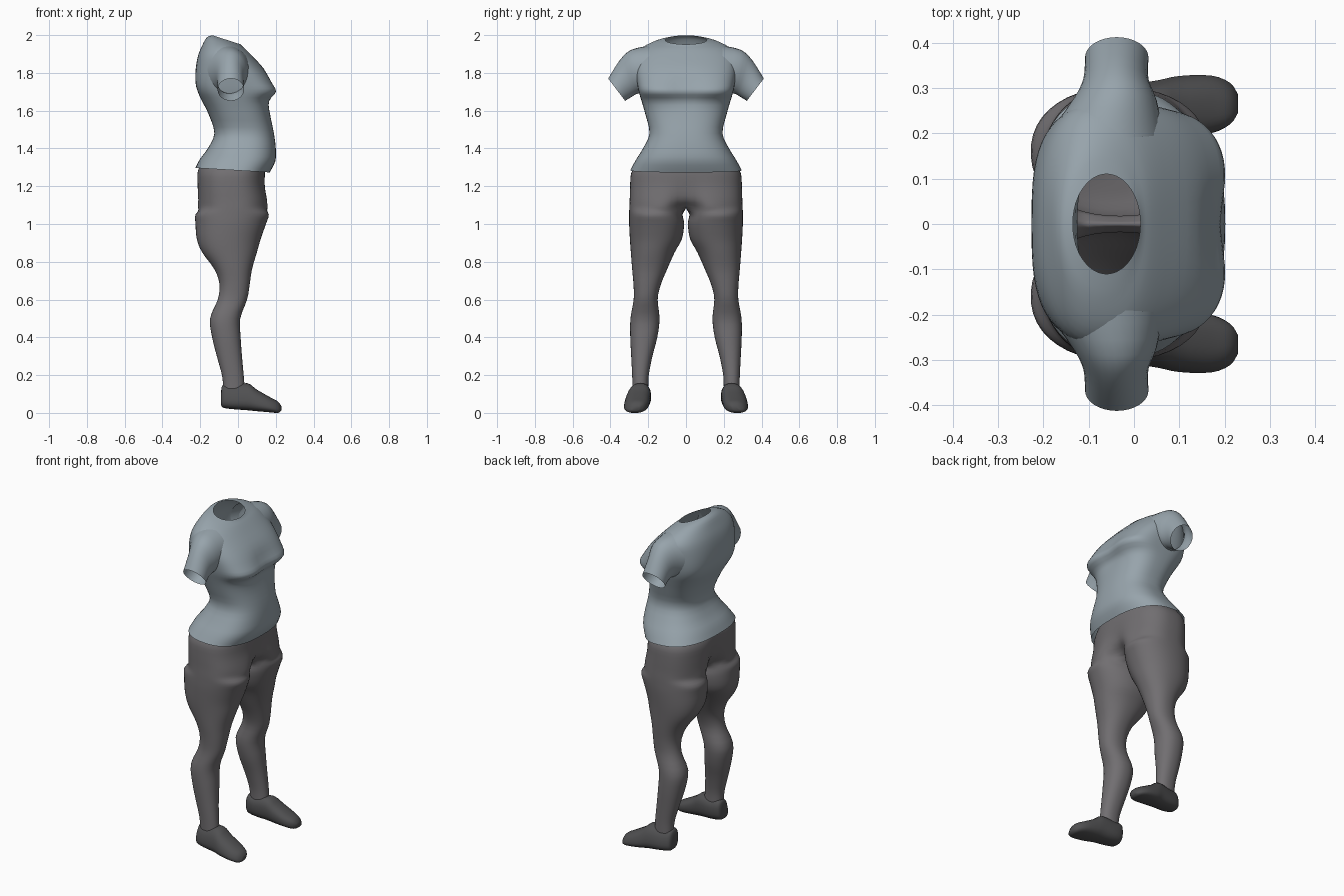
import bpy
import bmesh
from math import sin, cos, pi, exp, radians
from mathutils import Vector

cube = bpy.data.objects.get("Cube")
if cube:
    bpy.data.objects.remove(cube, do_unlink=True)


def make_material(name, colour):
    mat = bpy.data.materials.new(name)
    mat.use_nodes = True
    mat.diffuse_color = (*colour, 1)
    shader = mat.node_tree.nodes["Principled BSDF"]
    shader.inputs["Base Color"].default_value = (*colour, 1)
    shader.inputs["Roughness"].default_value = 0.8
    return mat


shirt_blue = make_material("shirt blue grey", (0.31, 0.37, 0.41))
trouser_grey = make_material("trouser grey", (0.165, 0.157, 0.165))
shoe_grey = make_material("shoe dark grey", (0.08, 0.08, 0.083))


def power(value, exponent):
    """Signed power, used for rounded-box cross-sections."""
    return abs(value) ** (2 / exponent) * (1 if value >= 0 else -1)


def refine(rings, steps=3):
    """Insert smooth in-between rings along a loft."""
    result = []
    last = len(rings) - 1
    for i in range(last):
        before, start = rings[max(i - 1, 0)], rings[i]
        end, after = rings[i + 1], rings[min(i + 2, last)]
        for k in range(steps):
            t = k / steps
            result.append([
                b + ((c - a) * t + (a * 2 - b * 5 + c * 4 - d) * t ** 2
                     + (b * 3 - a - c * 3 + d) * t ** 3) / 2
                for a, b, c, d in zip(before, start, end, after)])
    result.append(rings[-1])
    return result


def loft(name, rings, mat, mirrored=False, capped=False, seam=False):
    """Skin closed rings; seam welds the two mirrored halves at y = 0."""
    bm = bmesh.new()
    rows = []
    for ring in refine(rings):
        if seam:
            ring = [Vector((p.x, max(p.y, 0), p.z)) for p in ring]
        rows.append([bm.verts.new(p) for p in ring])
    count = len(rows[0])
    for low, high in zip(rows, rows[1:]):
        for i in range(count):
            j = (i + 1) % count
            bm.faces.new((low[i], low[j], high[j], high[i]))
    if capped:
        bm.faces.new(rows[0])
        bm.faces.new(rows[-1])
    if seam:
        hidden = [f for f in bm.faces if all(v.co.y < 0.0001 for v in f.verts)]
        bmesh.ops.delete(bm, geom=hidden, context="FACES")
    bmesh.ops.recalc_face_normals(bm, faces=bm.faces)
    mesh = bpy.data.meshes.new(name)
    bm.to_mesh(mesh)
    bm.free()
    mesh.materials.append(mat)
    for face in mesh.polygons:
        face.use_smooth = True
    obj = bpy.data.objects.new(name, mesh)
    bpy.context.collection.objects.link(obj)
    if mirrored:
        mirror = obj.modifiers.new("Mirror", "MIRROR")
        mirror.use_axis = (False, True, False)
        mirror.merge_threshold = 0.0005
    return obj


# Shirt body: height, back, front, half width, boxiness, tilt, centre dip
def torso_ring(z, back, front, half, box, tilt, dip, count=64):
    ring = []
    mid, deep = (back + front) / 2, (front - back) / 2
    for i in range(count):
        t = 2 * pi * i / count
        x = deep * power(sin(t), box)
        y = half * power(cos(t), box)
        if x > 0:
            x -= dip * exp(-(y / 0.09) ** 2)
        ring.append(Vector((mid + x, y, z + tilt * x)))
    return ring


torso_rows = [
    (1.285, -.226, .168, .295, 2.5, -.06, 0),
    (1.34, -.2, .198, .265, 2.5, -.03, 0),
    (1.4, -.16, .2, .228, 2.5, 0, 0),
    (1.48, -.125, .19, .193, 2.5, 0, 0),
    (1.58, -.155, .17, .215, 2.6, 0, 0),
    (1.65, -.19, .172, .235, 2.8, 0, .01),
    (1.7, -.213, .21, .25, 3.3, 0, .02),
    (1.75, -.225, .185, .26, 3.2, 0, .015),
    (1.82, -.224, .138, .27, 2.8, 0, 0),
    (1.89, -.212, .075, .268, 2.4, 0, 0),
    (1.935, -.19, .04, .23, 2.2, -.08, 0),
    (1.965, -.165, .022, .165, 2, -.25, 0),
    (1.975, -.135, .014, .11, 2, -.32, 0),
]
loft("shirt_body", [torso_ring(*row) for row in torso_rows], shirt_blue)


# Sleeves: top (y, z), bottom (y, z), back, front
def sleeve_ring(top, bottom, back, front, count=32):
    a, b = Vector((0, *top)), Vector((0, *bottom))
    ring = []
    for i in range(count):
        t = 2 * pi * i / count
        p = (a + b) / 2 + (a - b) / 2 * cos(t)
        p.x = (back + front) / 2 + (front - back) / 2 * sin(t)
        ring.append(p)
    return ring


sleeve_rows = [
    ((.19, 1.945), (.21, 1.69), -.19, .065),
    ((.29, 1.922), (.255, 1.69), -.135, .05),
    ((.35, 1.868), (.285, 1.675), -.112, .032),
    ((.412, 1.77), (.322, 1.652), -.108, .032),
]
loft("sleeves", [sleeve_ring(*row) for row in sleeve_rows], shirt_blue, mirrored=True)

# Trousers: the outer arc of each ring flows from the leg into the half pelvis
OUTER, INNER = 37, 7


def leg_ring(z, back, front, inside, outside):
    mid, deep = (back + front) / 2, (front - back) / 2
    centre, half = (inside + outside) / 2, (outside - inside) / 2
    angles = [radians(-150 + 300 * i / (OUTER - 1)) for i in range(OUTER)]
    angles += [radians(150 + 60 * (i + 1) / (INNER + 1)) for i in range(INNER)]
    return [Vector((mid + deep * power(sin(t), 2.2),
                    centre + half * power(cos(t), 2.2), z)) for t in angles]


def pelvis_ring(z, back, front, half, back_dip, front_dip):
    mid, deep = (back + front) / 2, (front - back) / 2
    ring = []
    for i in range(OUTER):
        t = pi * (i / (OUTER - 1) - 0.5)
        x, y = deep * power(sin(t), 2.6), half * power(max(cos(t), 0), 2.6)
        crease = exp(-(y / 0.07) ** 2)
        x += crease * (back_dip if x < 0 else -front_dip)
        ring.append(Vector((mid + x, y if 0 < i < OUTER - 1 else 0, z)))
    first, last = ring[0], ring[-1]
    return ring + [last.lerp(first, (i + 1) / (INNER + 1)) for i in range(INNER)]


leg_rows = [
    (.13, -.078, .036, .2, .283),
    (.2, -.085, .03, .197, .285),
    (.3, -.112, .021, .178, .29),
    (.4, -.137, .014, .152, .295),
    (.5, -.148, .012, .14, .294),
    (.6, -.107, .048, .15, .277),
    (.68, -.098, .062, .133, .278),
    (.76, -.125, .074, .1, .285),
    (.85, -.19, .1, .06, .292),
    (.92, -.218, .12, .022, .297),
    (1, -.225, .148, .01, .301),
    (1.05, -.225, .163, .018, .301),
]
pelvis_rows = [
    (1.085, -.223, .168, .3, .1, .1),
    (1.13, -.221, .162, .298, .055, .04),
    (1.2, -.221, .147, .296, .025, .01),
    (1.27, -.219, .142, .29, .008, 0),
    (1.315, -.2, .135, .262, 0, 0),
]
trouser_rings = [leg_ring(*r) for r in leg_rows] + [pelvis_ring(*r) for r in pelvis_rows]
loft("trousers", trouser_rings, trouser_grey, mirrored=True, seam=True)


# Shoes: position along the foot, sole, top, centre, half width
def shoe_ring(x, sole, top, centre, half, count=28):
    ring = []
    for i in range(count):
        t = 2 * pi * i / count
        up = power(sin(t), 2.5)
        # the upper narrows towards the ankle
        width = half * (1 - 0.12 * up)
        ring.append(Vector((x, centre + width * power(cos(t), 2.5) - 0.008 * up,
                            (sole + top) / 2 + (top - sole) / 2 * up)))
    return ring


shoe_rows = [
    (-.091, .045, .1, .24, .025),
    (-.08, .028, .15, .24, .047),
    (-.03, .02, .148, .243, .058),
    (.05, .014, .157, .25, .063),
    (.1, .009, .123, .257, .066),
    (.17, .003, .083, .262, .062),
    (.212, 0, .06, .264, .044),
    (.229, .012, .036, .264, .018),
]
loft("shoes", [shoe_ring(*row) for row in shoe_rows], shoe_grey, mirrored=True, capped=True)
